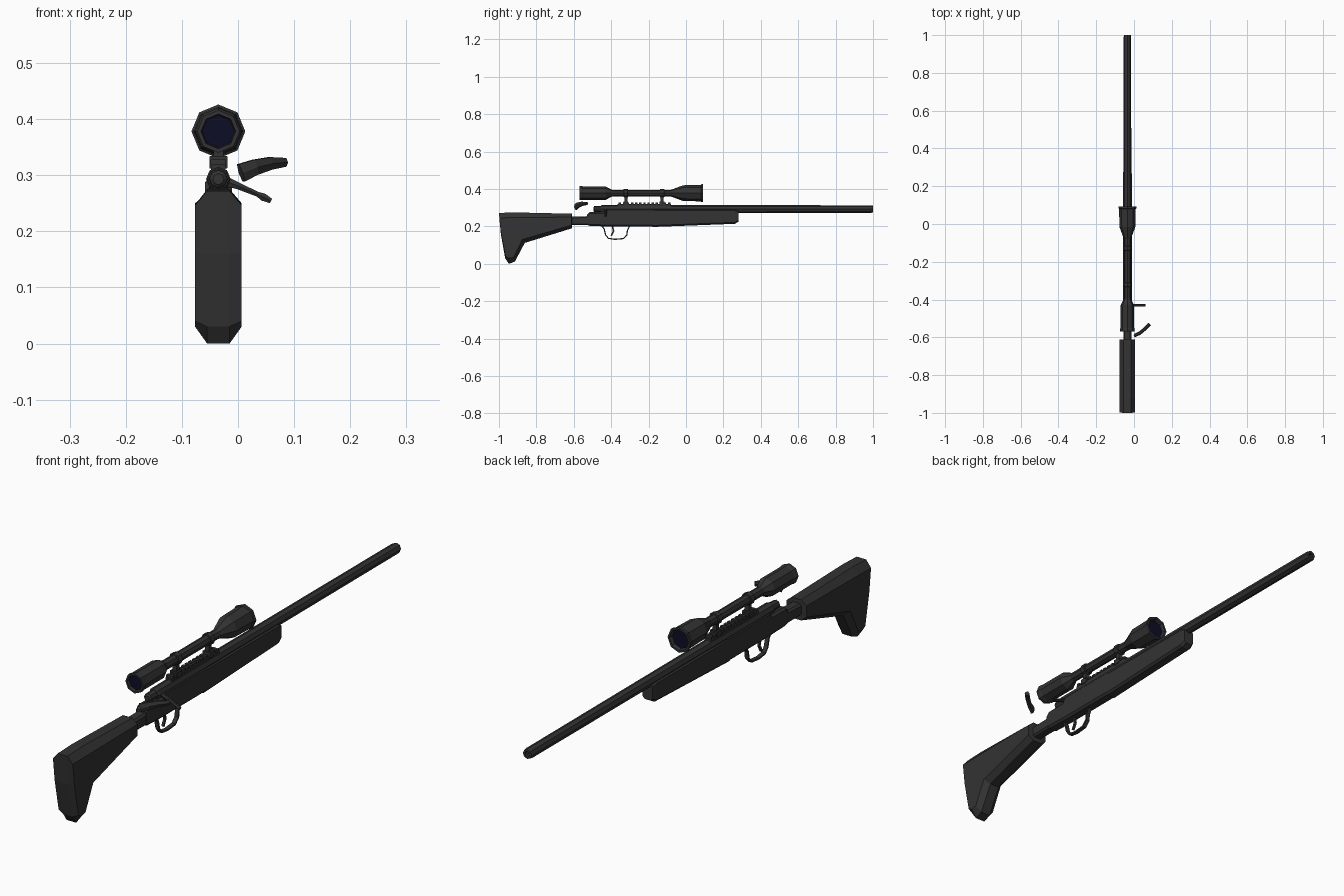
import bpy, bmesh, math
from mathutils import Vector

CX = -0.035          # centre plane of the rifle
BORE, SIGHT = 0.293, 0.378   # heights of barrel and scope axes


def material(name, rgb):
    m = bpy.data.materials.new(name)
    m.diffuse_color = (*rgb, 1)
    return m


GREY = material("dark grey", (0.033, 0.033, 0.033))
LENS = material("navy glass", (0.004, 0.004, 0.019))


def finish(name, bm):
    bmesh.ops.recalc_face_normals(bm, faces=bm.faces)
    me = bpy.data.meshes.new(name)
    bm.to_mesh(me)
    bm.free()
    ob = bpy.data.objects.new(name, me)
    bpy.context.collection.objects.link(ob)
    me.materials.append(GREY)
    me.materials.append(LENS)
    return ob


def loft(name, rings, lens_caps=()):
    """Skin a list of equal-length point rings and cap both ends."""
    bm = bmesh.new()
    vs = [[bm.verts.new(p) for p in r] for r in rings]
    n = len(vs[0])
    for a, b in zip(vs, vs[1:]):
        for i in range(n):
            j = (i + 1) % n
            bm.faces.new((a[i], a[j], b[j], b[i]))
    for k in (0, -1):
        f = bm.faces.new(vs[k])
        f.material_index = 1 if k in lens_caps else 0
    return finish(name, bm)


def lathe(name, profile, z, sides=8, lens_caps=(), x=CX):
    """Revolve (y, radius) pairs about a lengthwise axis."""
    rings = [[(x + r * math.cos(math.tau * i / sides), y, z + r * math.sin(math.tau * i / sides))
              for i in range(sides)] for y, r in profile]
    return loft(name, rings, lens_caps)


def body(name, stations):
    """Chamfered box sections: (y, bottom, top, half width, chamfer)."""
    rings = []
    for y, lo, hi, w, c in stations:
        half = [(w - c, lo), (w, lo + c), (w, hi - c), (w - c, hi)]
        pts = half + [(-a, b) for a, b in reversed(half)]
        rings.append([(CX + a, y, b) for a, b in pts])
    return loft(name, rings)


def box(name, y0, y1, z0, z1, w):
    return body(name, [(y0, z0, z1, w, 0.001), (y1, z0, z1, w, 0.001)])


def sweep(name, path, w, t, side, closed_sides=6):
    """Tube along a path; w is the half size along 'side', t across it."""
    pts = [Vector(p) for p in path]
    rings = []
    for i, p in enumerate(pts):
        d = (pts[min(i + 1, len(pts) - 1)] - pts[max(i - 1, 0)]).normalized()
        s = Vector(side)
        s = (s - d * s.dot(d)).normalized()
        u = d.cross(s)
        k = [math.tau * (j + 0.5) / closed_sides for j in range(closed_sides)]
        ww = w[i] if isinstance(w, (list, tuple)) else w
        rings.append([p + s * ww * math.cos(a) + u * t * math.sin(a) for a in k])
    return loft(name, rings)


# Buttstock: outer outline at the narrow edge, inset outline at full width
outer = [(-1.0, 0.272), (-0.92, 0.275), (-0.61, 0.268), (-0.61, 0.19), (-0.862, 0.112),
         (-0.915, 0.012), (-0.947, 0.0), (-0.967, 0.03), (-0.99, 0.16)]
inset = [(-0.998, 0.246), (-0.92, 0.247), (-0.612, 0.25), (-0.612, 0.207), (-0.875, 0.13),
         (-0.922, 0.035), (-0.947, 0.03), (-0.964, 0.04), (-0.988, 0.16)]
ring = lambda pts, w: [(CX + w, y, z) for y, z in pts]
loft("buttstock", [ring(inset, -0.0415), ring(outer, -0.02), ring(outer, 0.02), ring(inset, 0.0415)])

# Grip neck, lower receiver and fore-end
body("stock_neck", [(-0.62, 0.207, 0.252, 0.021, 0.007), (-0.51, 0.207, 0.255, 0.021, 0.007)])
body("receiver_body", [(-0.53, 0.208, 0.262, 0.022, 0.006), (-0.515, 0.203, 0.276, 0.024, 0.008),
                       (-0.43, 0.2, 0.278, 0.024, 0.008), (-0.42, 0.2, 0.295, 0.024, 0.008),
                       (-0.17, 0.2, 0.295, 0.024, 0.008)])
body("fore_end", [(-0.18, 0.197, 0.292, 0.024, 0.008), (0.262, 0.214, 0.292, 0.024, 0.008),
                  (0.28, 0.225, 0.285, 0.021, 0.008)])

# Receiver tube, bolt and barrel with a bored muzzle
lathe("receiver_tube", [(-0.455, 0.019), (-0.45, 0.022), (-0.09, 0.022), (-0.07, 0.02)], BORE)
lathe("bolt_shroud", [(-0.495, 0.01), (-0.49, 0.016), (-0.45, 0.017)], BORE)
lathe("barrel", [(-0.1, 0.021), (0.99, 0.020), (1.0, 0.018), (1.0, 0.010), (0.96, 0.010)], BORE)

# Bolt handle with a small knob
sweep("bolt_handle", [(CX + 0.015, -0.43, 0.288), (0.0, -0.43, 0.281), (0.035, -0.43, 0.266),
                      (0.045, -0.43, 0.261), (0.059, -0.43, 0.254)],
      [0.010, 0.007, 0.005, 0.008, 0.005], 0.007, (0, 0, 1))

# Detached curved lever beside the receiver
sweep("curved_lever", [(0.005, -0.59, 0.304), (0.03, -0.578, 0.314), (0.057, -0.556, 0.321),
                       (0.083, -0.53, 0.323)], [0.019, 0.016, 0.013, 0.009], 0.009, (0, 0, 1))

# Trigger guard and trigger
sweep("trigger_guard", [(CX, y, z) for y, z in
                        [(-0.45, 0.204), (-0.437, 0.185), (-0.43, 0.155), (-0.415, 0.136), (-0.38, 0.131),
                         (-0.335, 0.135), (-0.316, 0.155), (-0.313, 0.18), (-0.30, 0.204)]],
      0.011, 0.0045, (1, 0, 0), 4)
sweep("trigger", [(CX, -0.395, 0.205), (CX, -0.387, 0.175), (CX, -0.40, 0.15)],
      0.006, 0.006, (1, 0, 0), 4)

# Toothed scope rail
box("rail_base", -0.365, -0.08, 0.305, 0.319, 0.013)
for i in range(13):
    y = -0.36 + i * 0.022
    box("rail_tooth", y, y + 0.012, 0.317, 0.328, 0.014)

# Scope with recessed lenses at both ends
lathe("scope", [(-0.56, 0.029), (-0.57, 0.031), (-0.57, 0.038), (-0.555, 0.038), (-0.55, 0.036),
                (-0.43, 0.036), (-0.395, 0.018), (-0.08, 0.018), (-0.016, 0.042), (0.08, 0.044),
                (0.082, 0.048), (0.092, 0.048), (0.092, 0.040), (0.08, 0.036)],
      SIGHT, lens_caps=(0, -1))

# Scope rings, posts and clamps
for y in (-0.322, -0.128):
    lathe("scope_ring", [(y - 0.012, 0.020), (y - 0.010, 0.023), (y + 0.010, 0.023), (y + 0.012, 0.020)], SIGHT)
    box("ring_post", y - 0.008, y + 0.008, 0.32, 0.362, 0.009)
    box("ring_clamp", y - 0.013, y + 0.013, 0.312, 0.334, 0.016)
